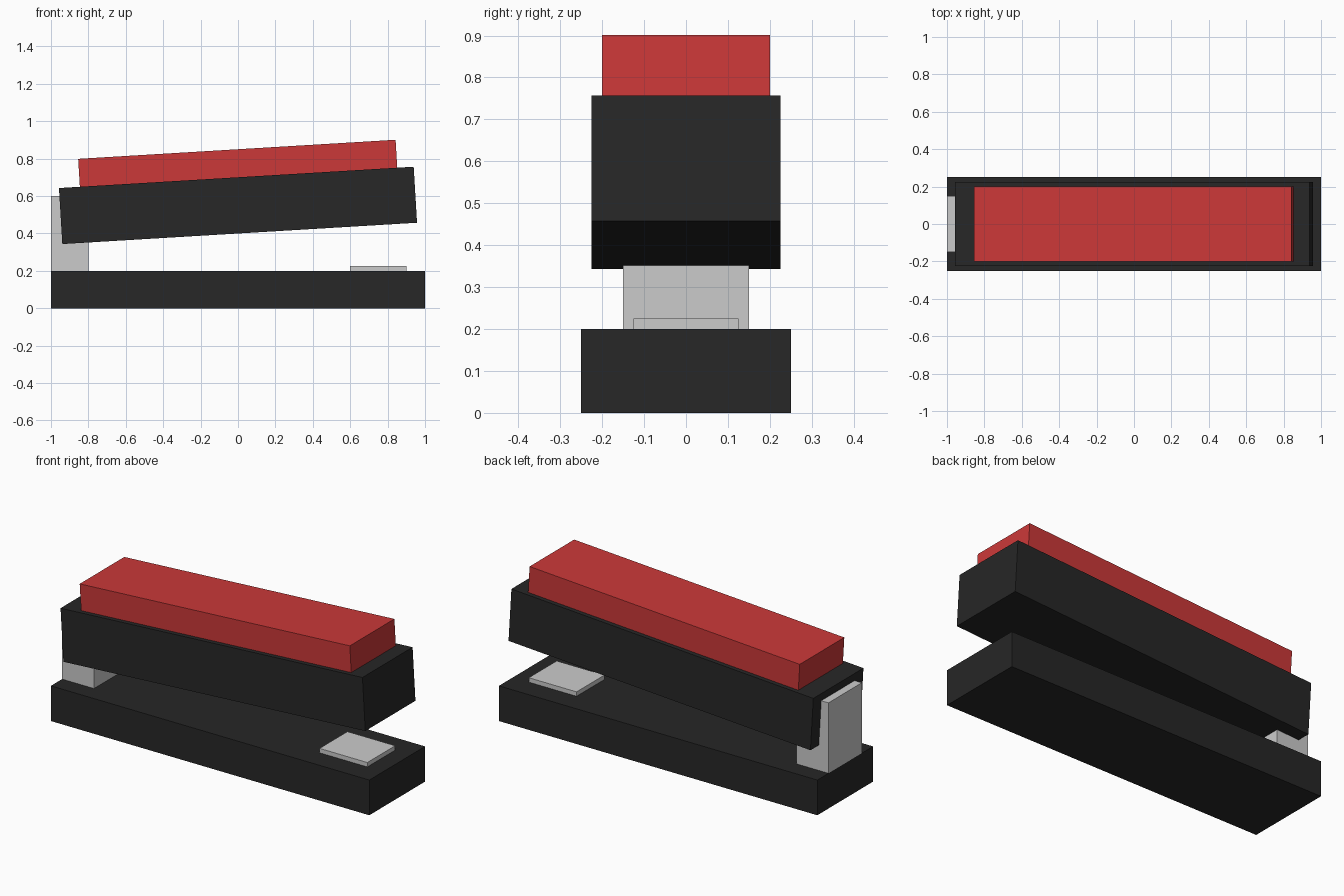
import bpy

if "Cube" in bpy.data.objects:
    bpy.data.objects.remove(bpy.data.objects["Cube"])

TILT = -0.06  # the upper parts rise towards +x


def material(name, color):
    mat = bpy.data.materials.new(name)
    mat.diffuse_color = color
    mat.use_nodes = True
    mat.node_tree.nodes["Principled BSDF"].inputs["Base Color"].default_value = mat.diffuse_color
    return mat


def box(name, center, size, tilt=0.0, mat=None):
    bpy.ops.mesh.primitive_cube_add(size=1, location=center, rotation=(0, tilt, 0))
    obj = bpy.context.object
    obj.name = name
    obj.scale = size
    bpy.ops.object.transform_apply(location=False, rotation=False, scale=True)
    if mat:
        obj.data.materials.append(mat)
    return obj


black = material("black_plastic", (0.02, 0.02, 0.02, 1))
red = material("red_plastic", (0.6, 0.04, 0.04, 1))

# Flat base with the metal staple plate at the front end
box("base", (0, 0, 0.1), (2.0, 0.5, 0.2), mat=black)
box("anvil_plate", (0.75, 0, 0.2), (0.3, 0.25, 0.05))

# Hinge post at the rear
box("hinge_post", (-0.9, 0, 0.4), (0.2, 0.3, 0.4))

# Tilted upper arm and its handle cover
box("upper_arm", (0, 0, 0.55), (1.9, 0.45, 0.3), TILT, black)
box("handle_cover", (0, 0, 0.75), (1.7, 0.4, 0.2), TILT, red)
